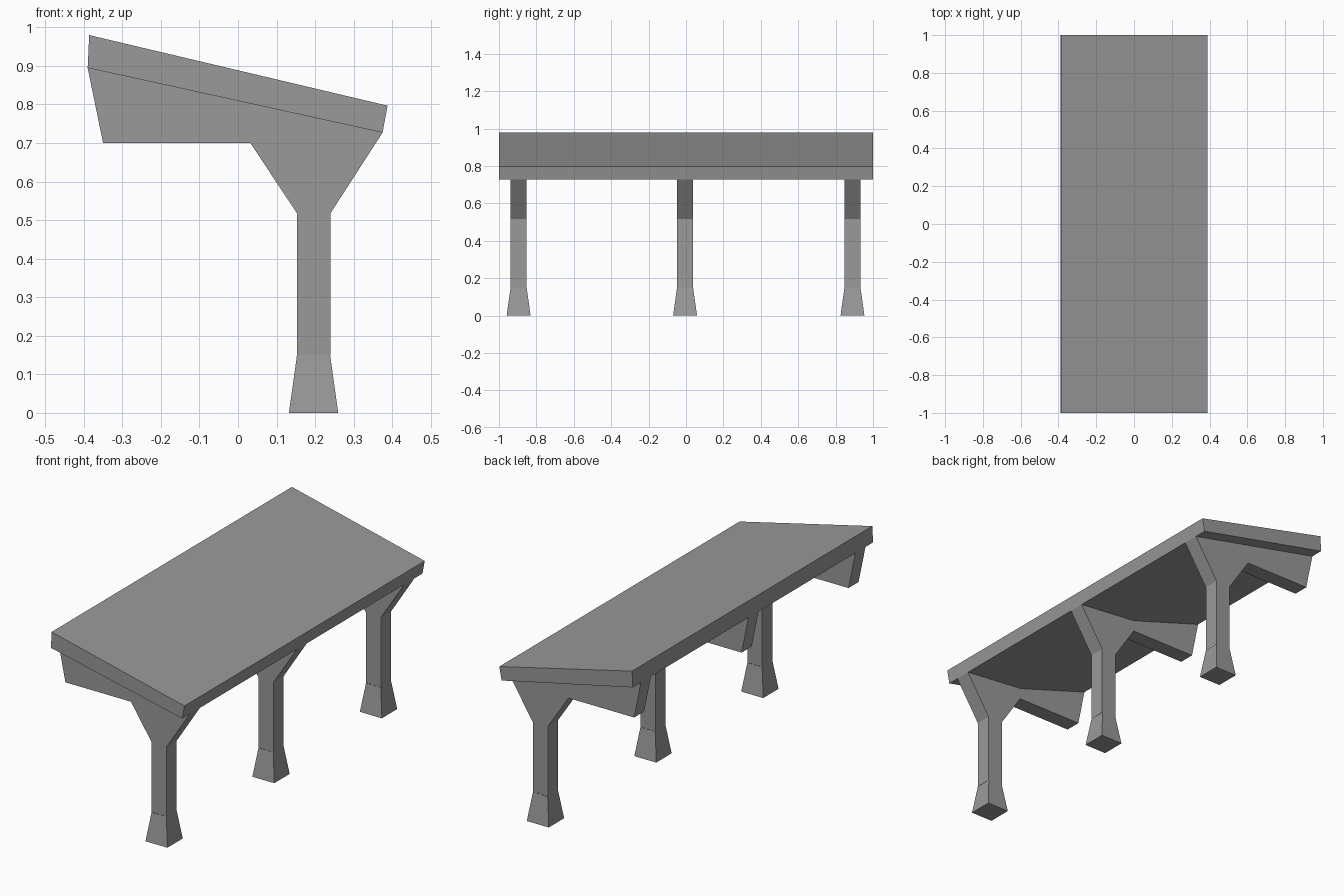
import bpy
import bmesh

old = bpy.data.objects.get("Cube")
if old:
    bpy.data.objects.remove(old, do_unlink=True)

# Single concrete grey
concrete = bpy.data.materials.new("concrete grey")
concrete.use_nodes = True
GREY = (0.32, 0.32, 0.32, 1)
concrete.diffuse_color = GREY
concrete.node_tree.nodes["Principled BSDF"].inputs["Base Color"].default_value = GREY


def finish(name, bm):
    bmesh.ops.recalc_face_normals(bm, faces=bm.faces[:])
    mesh = bpy.data.meshes.new(name)
    bm.to_mesh(mesh)
    bm.free()
    mesh.materials.append(concrete)
    obj = bpy.data.objects.new(name, mesh)
    bpy.context.collection.objects.link(obj)
    return obj


def extrude_profile(name, profile, y0, y1):
    """Extrude an (x, z) outline along y."""
    bm = bmesh.new()
    face = bm.faces.new([bm.verts.new((x, y0, z)) for x, z in profile])
    out = bmesh.ops.extrude_face_region(bm, geom=[face])
    verts = [v for v in out["geom"] if isinstance(v, bmesh.types.BMVert)]
    bmesh.ops.translate(bm, verts=verts, vec=(0, y1 - y0, 0))
    return finish(name, bm)


def footing(name, x, y, height, half_bottom, half_top):
    """Square block tapering towards the column."""
    bm = bmesh.new()
    bmesh.ops.create_cube(bm, size=2)
    for v in bm.verts:
        half = half_top if v.co.z > 0 else half_bottom
        v.co = (x + v.co.x * half, y + v.co.y * half, height if v.co.z > 0 else 0)
    # open top, where the column continues
    bm.faces.ensure_lookup_table()
    top = max(bm.faces, key=lambda f: f.calc_center_median().z)
    bmesh.ops.delete(bm, geom=[top], context="FACES_ONLY")
    return finish(name, bm)


# Sloping roof slab and the shallow fold under it between the frames
LOW, HIGH = (0.375, 0.727), (-0.39, 0.895)
extrude_profile("roof_slab", [HIGH, LOW, (0.388, 0.797), (-0.386, 0.98)], -1, 1)
extrude_profile("roof_underside_fold", [HIGH, (0.03, 0.76), LOW], -0.89, 0.89)

# Three frames: column, flared head and cantilever bracket in one outline
FRAME = [(0.153, 0.15), (0.24, 0.15), (0.24, 0.518), LOW, HIGH,
         (-0.35, 0.7), (0.032, 0.7), (0.153, 0.518)]
for place, y in (("front", -0.895), ("middle", -0.005), ("back", 0.89)):
    extrude_profile(place + "_frame", FRAME, y - 0.042, y + 0.042)
    footing(place + "_footing", 0.196, y, 0.15, 0.064, 0.043)
